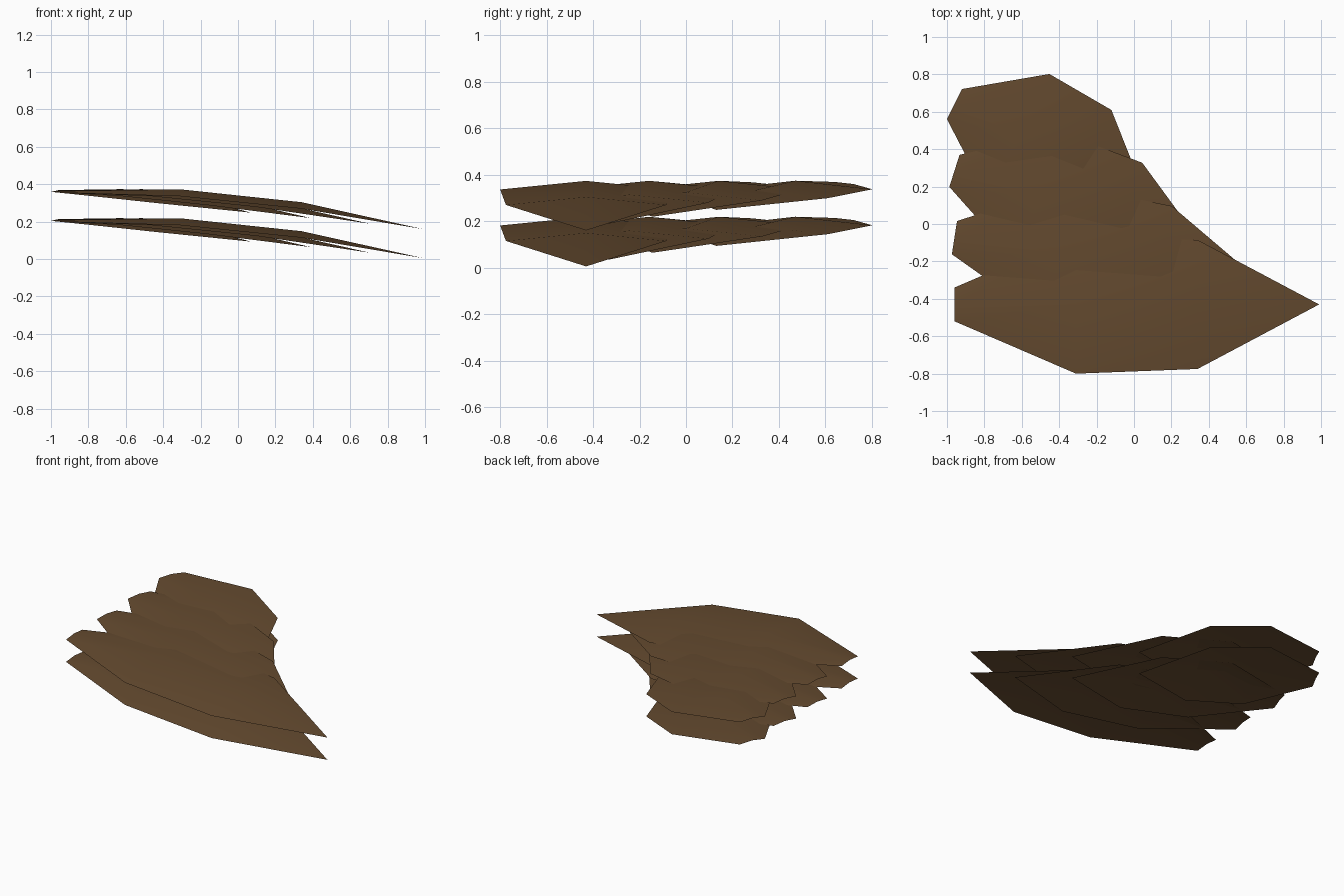
import bpy, bmesh, math
from mathutils import Matrix

cube = bpy.data.objects.get("Cube")
if cube:
    bpy.data.objects.remove(cube, do_unlink=True)

# Single brown material
brown = bpy.data.materials.new("feather_brown")
brown.use_nodes = True
color = (0.13, 0.07, 0.029, 1)
brown.diffuse_color = color
brown.node_tree.nodes["Principled BSDF"].inputs["Base Color"].default_value = color

FULL_LENGTH = 1.95
# Stations along the ridge: fraction of length, half width, ridge height offset
STATIONS = [(0, 0.09, 0), (1 / 3, 0.37, 0.009), (2 / 3, 0.345, -0.06)]
TIP_DROP = -0.204
EDGE_DROP = 0.1  # how far the edges fall per unit of half width


def add_feather(name, root, length, angle):
    """Thin ridged blade, narrow at the root and pointed at the tip."""
    bm = bmesh.new()
    ratio = length / FULL_LENGTH
    rows = []
    for t, half, rise in STATIONS:
        rows.append([bm.verts.new((t * length, side * half,
                                   rise * ratio - abs(side) * half * EDGE_DROP))
                     for side in (-1, 0, 1)])
    tip = bm.verts.new((length, 0, TIP_DROP * ratio))
    for a, b in zip(rows, rows[1:]):
        for i in range(2):
            bm.faces.new((a[i], b[i], b[i + 1], a[i + 1]))
    for i in range(2):
        bm.faces.new((rows[-1][i], tip, rows[-1][i + 1]))
    bm.transform(Matrix.Translation(root) @ Matrix.Rotation(angle, 4, 'Z'))
    mesh = bpy.data.meshes.new(name)
    bm.to_mesh(mesh)
    bm.free()
    mesh.materials.append(brown)
    obj = bpy.data.objects.new(name, mesh)
    bpy.context.collection.objects.link(obj)
    obj.select_set(True)
    bpy.context.view_layer.objects.active = obj


# Two stacked layers of four feathers, shortening and fanning toward the back
bpy.ops.object.select_all(action='DESELECT')
for layer, height in (("lower", 0.209), ("upper", 0.364)):
    for i in range(4):
        add_feather(f"{layer}_feather_{i + 1}",
                    (-0.96, -0.43 + 0.357 * i, height + 0.0015 * i),
                    FULL_LENGTH - 0.267 * i, math.radians(-8.8 * i))
bpy.ops.object.shade_smooth_by_angle()
